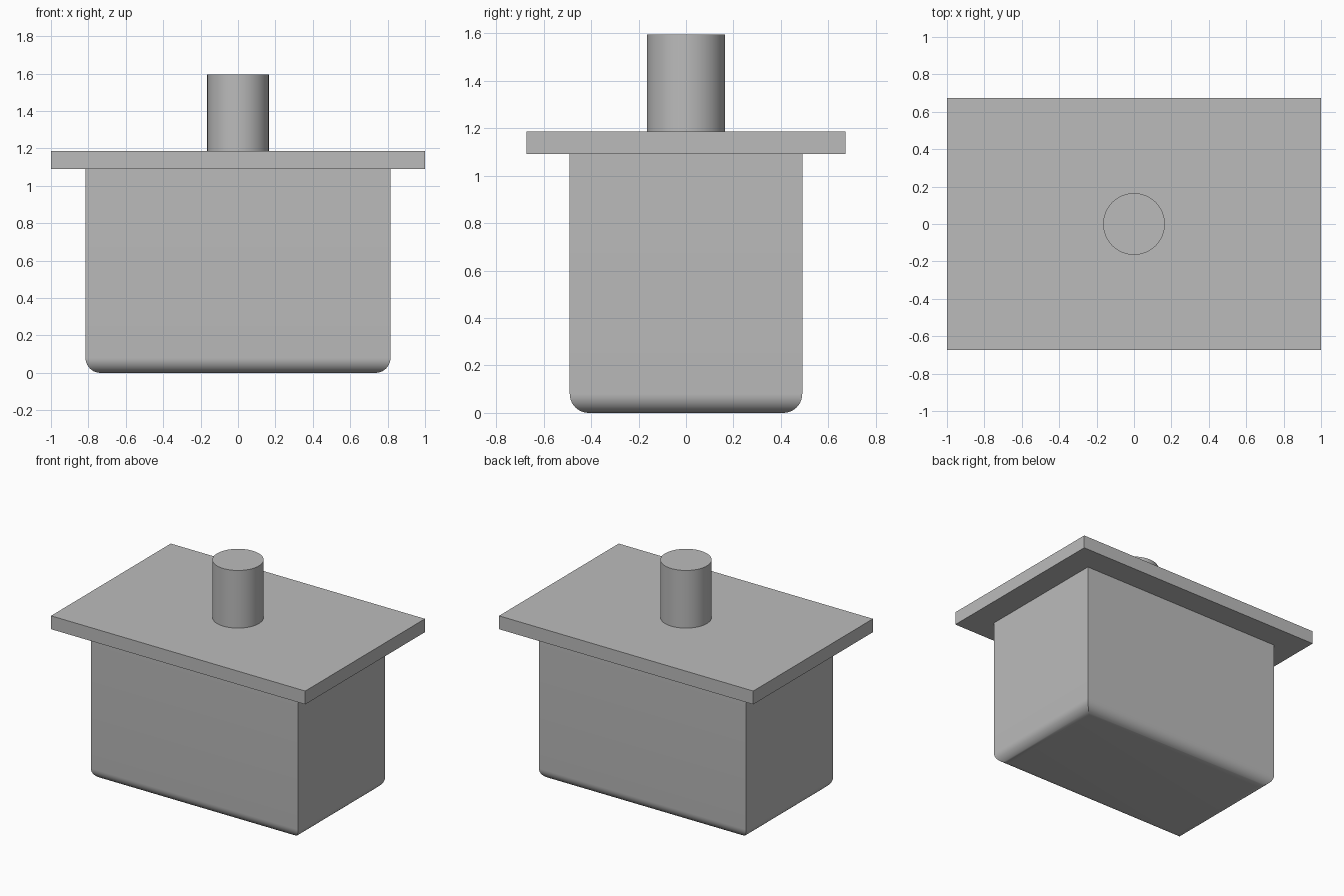
import bpy
import bmesh
from mathutils import Matrix, Vector

cube = bpy.data.objects.get("Cube")
if cube:
    bpy.data.objects.remove(cube, do_unlink=True)

grey = bpy.data.materials.new("plain_grey")
grey.use_nodes = True
colour = (0.5, 0.5, 0.5, 1)
grey.diffuse_color = colour
grey.node_tree.nodes["Principled BSDF"].inputs["Base Color"].default_value = colour

FLANGE_BOTTOM, FLANGE_TOP, STEM_TOP = 1.09, 1.185, 1.595


def finish(name, bm):
    """Turn a bmesh into a smooth-shaded object with sharp edges kept."""
    bmesh.ops.recalc_face_normals(bm, faces=bm.faces)
    mesh = bpy.data.meshes.new(name)
    bm.to_mesh(mesh)
    bm.free()
    mesh.materials.append(grey)
    obj = bpy.data.objects.new(name, mesh)
    bpy.context.collection.objects.link(obj)
    bpy.ops.object.select_all(action="DESELECT")
    obj.select_set(True)
    bpy.context.view_layer.objects.active = obj
    bpy.ops.object.shade_smooth_by_angle(angle=0.5)
    return obj


def box(width, depth, bottom, top):
    bm = bmesh.new()
    place = Matrix.LocRotScale(Vector((0, 0, (bottom + top) / 2)), None,
                               Vector((width, depth, top - bottom)))
    bmesh.ops.create_cube(bm, size=1, matrix=place)
    return bm


# Tub: sharp upright corners, rounded bottom edges that meet in mitres
bm = box(1.63, 0.98, 0, FLANGE_BOTTOM)
bottom_edges = [e for e in bm.edges if all(v.co.z < 0.01 for v in e.verts)]
bmesh.ops.bevel(bm, geom=bottom_edges, offset=0.08, offset_type="OFFSET",
                segments=10, profile=0.5, affect="EDGES")
finish("tub", bm)

# Flange plate
finish("flange", box(2, 1.345, FLANGE_BOTTOM, FLANGE_TOP))

# Round stem
bm = bmesh.new()
bmesh.ops.create_cone(bm, cap_ends=True, segments=64, radius1=0.165, radius2=0.165,
                      depth=STEM_TOP - FLANGE_TOP,
                      matrix=Matrix.Translation((0, 0, (STEM_TOP + FLANGE_TOP) / 2)))
finish("stem", bm)
